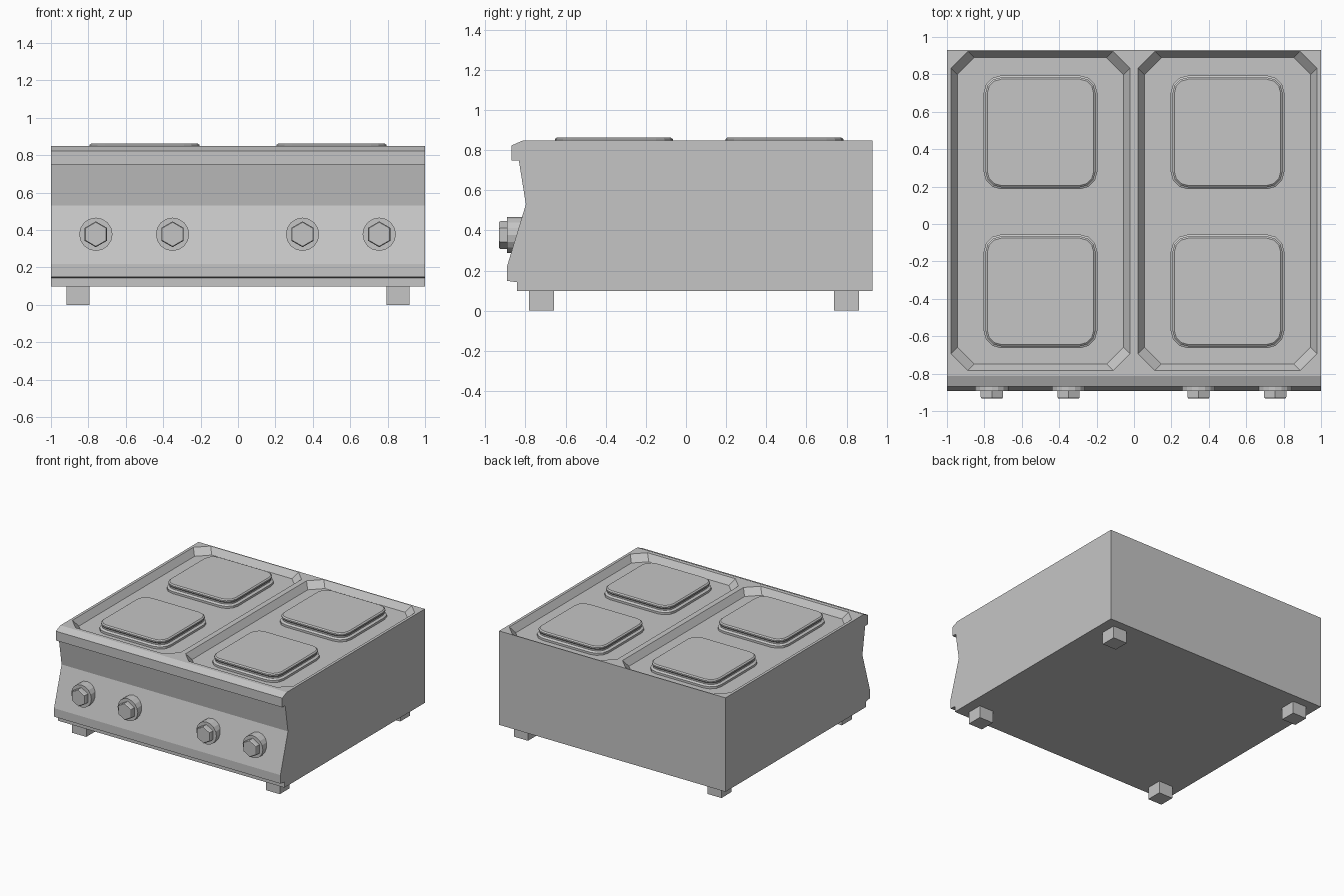
import bpy, bmesh, math
from mathutils import Vector

cube = bpy.data.objects.get("Cube")
if cube:
    bpy.data.objects.remove(cube, do_unlink=True)

GREY = (0.56, 0.56, 0.56, 1)
steel = bpy.data.materials.new("grey_steel")
steel.use_nodes = True
steel.diffuse_color = GREY
steel.node_tree.nodes["Principled BSDF"].inputs["Base Color"].default_value = GREY


def loft(name, rings):
    """Closed solid through matching rings of points, capped at both ends."""
    bm = bmesh.new()
    loops = [[bm.verts.new(p) for p in ring] for ring in rings]
    n = len(loops[0])
    for a, b in zip(loops, loops[1:]):
        for i in range(n):
            j = (i + 1) % n
            bm.faces.new((a[i], a[j], b[j], b[i]))
    bm.faces.new(loops[0])
    bm.faces.new(loops[-1])
    bmesh.ops.recalc_face_normals(bm, faces=bm.faces)
    mesh = bpy.data.meshes.new(name)
    bm.to_mesh(mesh)
    bm.free()
    mesh.materials.append(steel)
    obj = bpy.data.objects.new(name, mesh)
    bpy.context.collection.objects.link(obj)
    return obj


def rounded_rect(cx, cy, hx, hy, r, segs, z):
    """Horizontal rectangle with corners cut into segs straight pieces."""
    pts = []
    for q, (sx, sy) in enumerate([(1, 1), (-1, 1), (-1, -1), (1, -1)]):
        for k in range(segs + 1):
            a = (q + k / segs) * math.pi / 2
            pts.append(Vector((cx + sx * (hx - r) + r * math.cos(a),
                               cy + sy * (hy - r) + r * math.sin(a), z)))
    return pts


def disc(cx, y, cz, r, sides):
    """Upright polygon facing the front, with one corner at the top."""
    angles = [math.pi / 2 + i * math.tau / sides for i in range(sides)]
    return [(cx + r * math.cos(a), y, cz + r * math.sin(a)) for a in angles]


# Body: side profile swept across the width
TOP = 0.848
profile = [(0.93, 0.098), (0.93, TOP), (-0.813, TOP), (-0.87, 0.823),
           (-0.87, 0.749), (-0.833, 0.749), (-0.798, 0.53), (-0.893, 0.217),
           (-0.893, 0.149), (-0.843, 0.142), (-0.843, 0.098)]
body = loft("body", [[(x, y, z) for y, z in profile] for x in (-1, 1)])

# Sunken trays with sloping walls and cut corners
DEPTH, SLOPE, LIFT = 0.05, 0.034, 0.01
for side in (-1, 1):
    rings = []
    for h in (-DEPTH, LIFT):
        grow = SLOPE * h / DEPTH
        rings.append(rounded_rect(side * 0.5, 0.07, 0.478 + grow, 0.853 + grow,
                                  0.09, 1, TOP + h))
    cutter = loft("tray_cutter", rings)
    cutter.hide_render = True
    mod = body.modifiers.new("tray", "BOOLEAN")
    mod.operation = "DIFFERENCE"
    mod.solver = "EXACT"
    mod.object = cutter
    bpy.context.view_layer.objects.active = body
    bpy.ops.object.modifier_apply(modifier=mod.name)
    bpy.data.objects.remove(cutter, do_unlink=True)

# Hot plates: stepped rim with a groove under the top lip
plate_steps = [(0.304, 0.79), (0.304, 0.815), (0.286, 0.824), (0.286, 0.836),
               (0.294, 0.845), (0.294, 0.855), (0.284, 0.863)]
for x, side in ((-0.5, "right"), (0.5, "left")):
    for y, place in ((-0.36, "front"), (0.49, "back")):
        loft(f"hot_plate_{place}_{side}",
             [rounded_rect(x, y, h, h, h - 0.21, 3, z) for h, z in plate_steps])

# Control knobs: round collar and six-sided grip
KNOB_Z = 0.377
for i, x in enumerate((-0.76, -0.35, 0.345, 0.755), 1):
    loft(f"knob_collar_{i}",
         [disc(x, y, KNOB_Z, 0.089, 16) for y in (-0.8, -0.892)])
    loft(f"knob_grip_{i}",
         [disc(x, y, KNOB_Z, r, 6)
          for y, r in ((-0.885, 0.069), (-0.925, 0.069), (-0.932, 0.064))])

# Square feet
for x, side in ((-0.855, "right"), (0.855, "left")):
    for y, place in ((-0.72, "front"), (0.8, "back")):
        h = 0.062
        loft(f"foot_{place}_{side}",
             [[(x - h, y - h, z), (x + h, y - h, z),
               (x + h, y + h, z), (x - h, y + h, z)] for z in (0, 0.1)])
